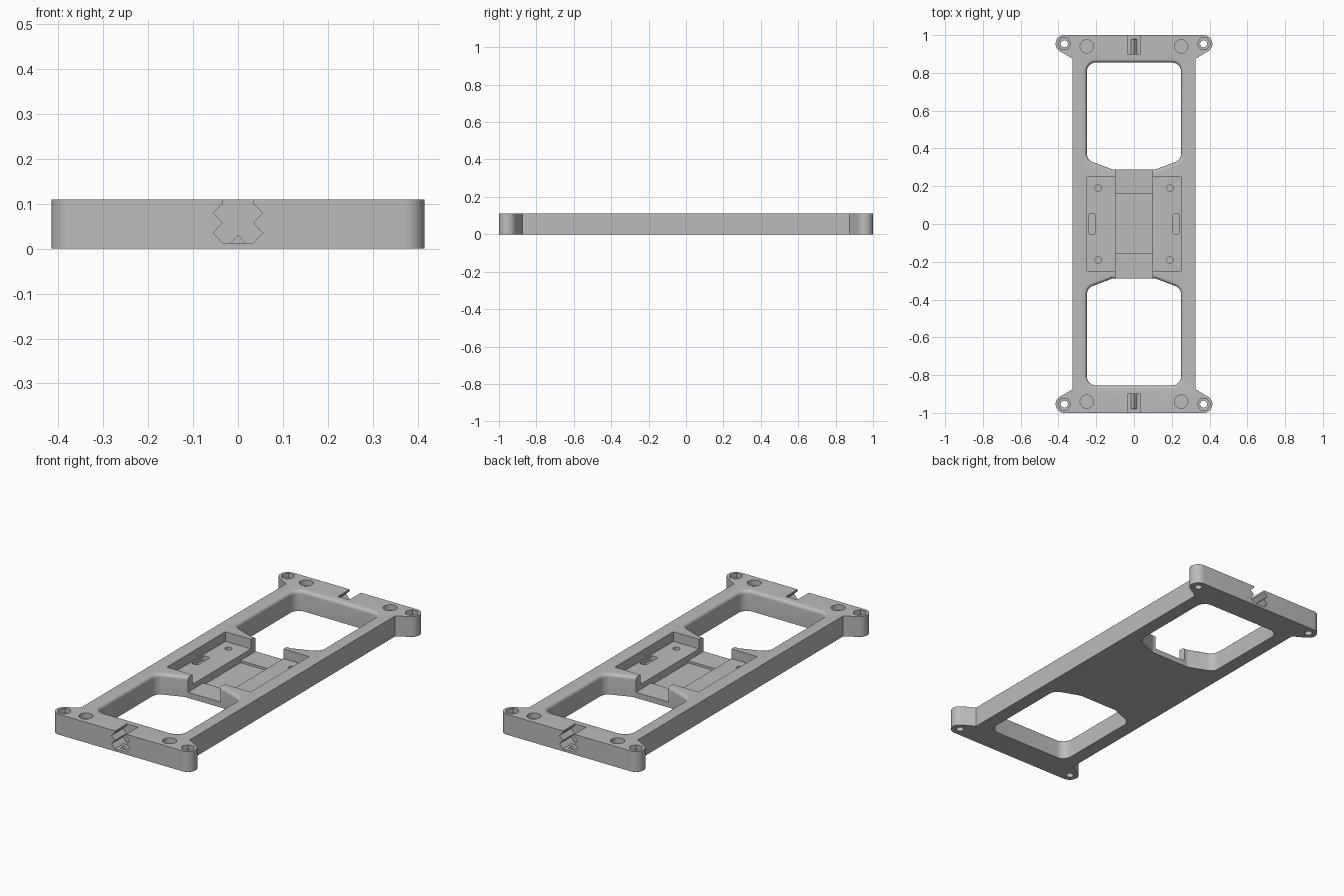
import bpy, bmesh, math
from mathutils import Vector

if "Cube" in bpy.data.objects:
    bpy.data.objects.remove(bpy.data.objects["Cube"])

H = 0.11  # plate thickness

grey = bpy.data.materials.new("plain_grey")
grey.diffuse_color = (0.5, 0.5, 0.5, 1)
grey.use_nodes = True
grey.node_tree.nodes["Principled BSDF"].inputs["Base Color"].default_value = grey.diffuse_color


def loft(name, rings):
    """Closed solid through matching rings of 3D points."""
    bm = bmesh.new()
    rows = [[bm.verts.new(p) for p in r] for r in rings]
    n = len(rows[0])
    bm.faces.new(rows[0])
    bm.faces.new(rows[-1])
    for a, b in zip(rows, rows[1:]):
        for i in range(n):
            j = (i + 1) % n
            bm.faces.new((a[i], a[j], b[j], b[i]))
    bmesh.ops.recalc_face_normals(bm, faces=bm.faces)
    me = bpy.data.meshes.new(name)
    bm.to_mesh(me)
    bm.free()
    ob = bpy.data.objects.new(name, me)
    bpy.context.collection.objects.link(ob)
    return ob


def prism(name, pts, z0, z1):
    return loft(name, [[(x, y, z) for x, y in pts] for z in (z0, z1)])


def box_pts(x0, x1, y0, y1):
    return [(x0, y0), (x1, y0), (x1, y1), (x0, y1)]


def disc(cx, cy, r, n=32):
    return [(cx + r * math.cos(2 * math.pi * i / n),
             cy + r * math.sin(2 * math.pi * i / n)) for i in range(n)]


def rounded(corners, steps=8):
    """Round each (x, y, radius) corner of a polygon with a tangent arc."""
    out, n = [], len(corners)
    for i, (x, y, r) in enumerate(corners):
        p = Vector((x, y))
        a = (Vector(corners[i - 1][:2]) - p).normalized()
        b = (Vector(corners[(i + 1) % n][:2]) - p).normalized()
        half = a.angle(b) / 2
        c = p + (a + b).normalized() * r / math.sin(half)
        s, e = p + a * r / math.tan(half) - c, p + b * r / math.tan(half) - c
        turn = s.angle_signed(e)  # clockwise positive
        for k in range(steps + 1):
            t = -turn * k / steps
            out.append((c.x + s.x * math.cos(t) - s.y * math.sin(t),
                        c.y + s.x * math.sin(t) + s.y * math.cos(t)))
    return out


def offset(pts, d):
    """Grow a counter-clockwise outline by d."""
    out, n = [], len(pts)
    for i in range(n):
        p, q, r = (Vector(pts[k % n]) for k in (i - 1, i, i + 1))
        u, v = (q - p).normalized(), (r - q).normalized()
        m = Vector((u.y + v.y, -u.x - v.x)).normalized()
        w = q + m * d / max(0.5, m.dot(Vector((u.y, -u.x))))
        out.append((w.x, w.y))
    return out


# Plate outline: one quarter with its corner lug, mirrored around
quarter = [(0.325, 0.875)]
for k in range(13):
    a = math.radians(-62 + 152 * k / 12)
    quarter.append((0.369 + 0.046 * math.cos(a), 0.954 + 0.046 * math.sin(a)))
top = quarter + [(-x, y) for x, y in reversed(quarter)]
plate = prism("frame_plate", top + [(-x, -y) for x, y in top], 0, H)

cutters = []

# Two large windows with a rounded upper rim
R = 0.018
window = rounded([(0.25, 0.855, 0.05), (-0.25, 0.855, 0.05), (-0.25, 0.34, 0.05),
                  (-0.115, 0.289, 0.025), (0.115, 0.289, 0.025), (0.25, 0.34, 0.05)])
levels = [(-0.05, 0), (H - R, 0)]
for k in range(1, 6):
    a = math.pi / 2 * k / 6
    levels.append((H - R + R * math.sin(a), R * (1 - math.cos(a))))
levels += [(H, R), (H + 0.05, R)]
for s in (1, -1):
    cutters.append(loft("window_cutter", [[(x, y * s, z) for x, y in offset(window, d)]
                                          for z, d in levels]))

# Central pocket, lengthwise channel and its lower middle floor
cutters.append(prism("pocket_cutter", box_pts(-0.25, 0.25, -0.25, 0.25), 0.058, 0.2))
cutters.append(prism("channel_cutter", box_pts(-0.097, 0.097, -0.32, 0.32), 0.03, 0.21))
cutters.append(prism("floor_cutter", box_pts(-0.097, 0.097, -0.157, 0.16), 0.018, 0.22))

for sx in (1, -1):
    # Rounded slot in each pocket ledge
    slot = rounded([(sx * 0.223 + a * 0.019, b * 0.054, 0.012)
                    for a, b in ((1, 1), (-1, 1), (-1, -1), (1, -1))], 5)
    cutters.append(prism("slot_cutter", slot, 0.035, 0.2))
    for sy in (1, -1):
        # Ledge screw holes, round recesses, lug holes with nut seats
        cutters.append(prism("screw_cutter", disc(sx * 0.19, sy * 0.19, 0.017), 0.03, 0.2))
        cutters.append(prism("recess_cutter", disc(sx * 0.25, sy * 0.94, 0.035), 0.08, 0.2))
        cutters.append(prism("nut_cutter", disc(sx * 0.369, sy * 0.954, 0.034, 6), 0.085, 0.2))
        cutters.append(prism("lug_hole_cutter", disc(sx * 0.369, sy * 0.954, 0.019), -0.1, 0.21))

# Zigzag latch notch in each end
half = [(0.034, 0.013), (0.055, 0.035), (0.034, 0.058), (0.055, 0.08),
        (0.034, 0.1), (0.034, 0.15)]
zigzag = half + [(-x, z) for x, z in reversed(half)]
for s in (1, -1):
    cutters.append(loft("notch_cutter", [[(x, s * y, z) for x, z in zigzag]
                                         for y in (0.9, 1.05)]))

for c in cutters:
    c.hide_render = True
    m = plate.modifiers.new("cut", 'BOOLEAN')
    m.operation, m.solver, m.object = 'DIFFERENCE', 'EXACT', c

# Bake the cuts and drop the cutters
dg = bpy.context.evaluated_depsgraph_get()
baked = bpy.data.meshes.new_from_object(plate.evaluated_get(dg))
plate.modifiers.clear()
plate.data = baked
for c in cutters:
    bpy.data.objects.remove(c)

# Small triangular ridge on each notch floor
parts = [plate]
for s, side in ((1, "back"), (-1, "front")):
    ridge = loft(side + "_notch_ridge", [[(-0.018, s * y, 0.012), (0.018, s * y, 0.012),
                                          (0, s * y, 0.031)] for y in (0.9, 0.98)])
    parts.append(ridge)

for ob in parts:
    ob.data.materials.clear()
    ob.data.materials.append(grey)
bpy.ops.object.select_all(action='DESELECT')
plate.select_set(True)
bpy.context.view_layer.objects.active = plate
bpy.ops.object.shade_smooth_by_angle(angle=math.radians(30))
